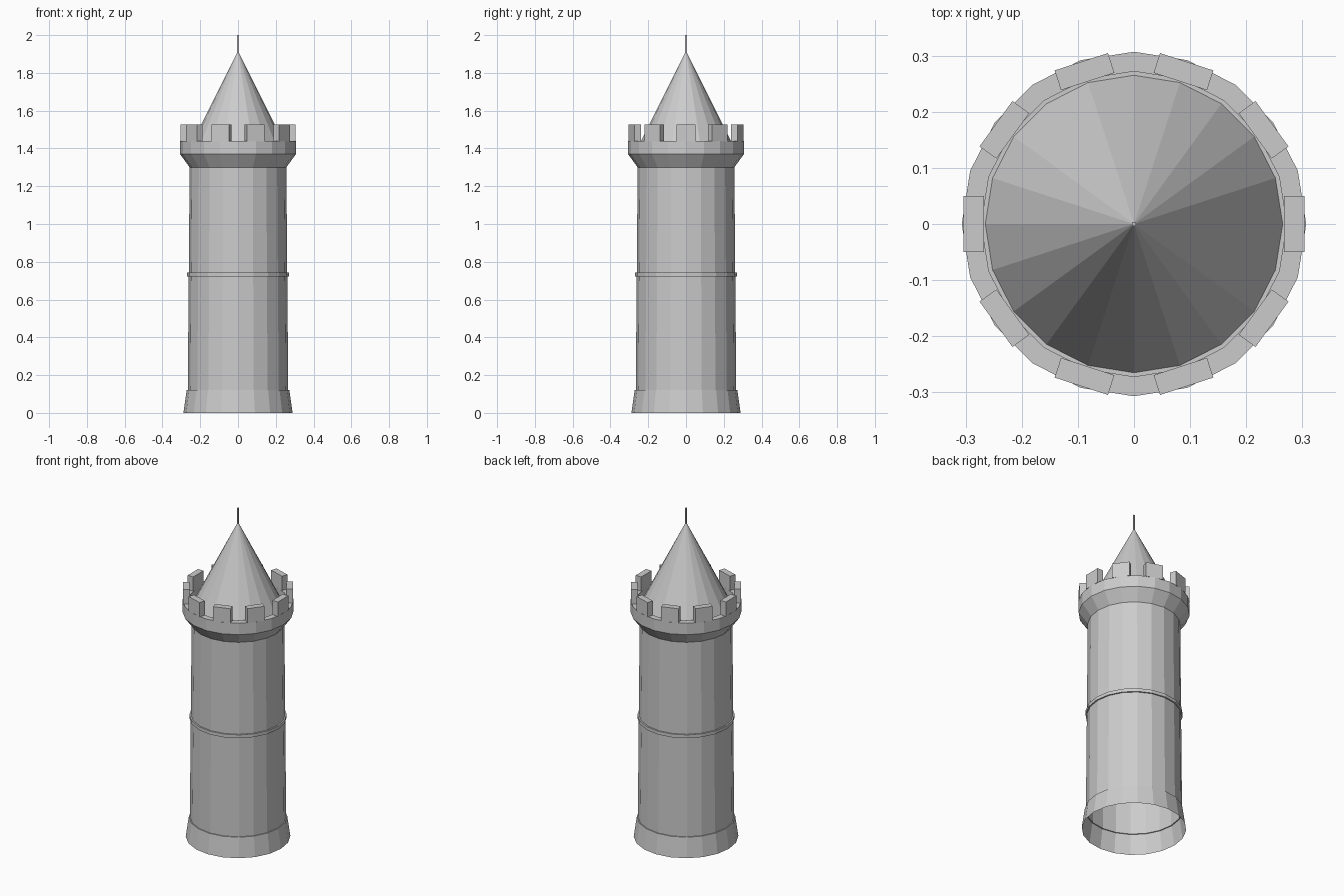
import bpy, bmesh, math
from mathutils import Matrix

if "Cube" in bpy.data.objects:
    bpy.data.objects.remove(bpy.data.objects["Cube"])

SIDES = 20


def finish(name, bm):
    me = bpy.data.meshes.new(name)
    bm.to_mesh(me)
    bm.free()
    ob = bpy.data.objects.new(name, me)
    bpy.context.collection.objects.link(ob)
    return ob


def lathe(name, profile, closed=False):
    """Revolve (radius, z) points around z with flat facets."""
    bm = bmesh.new()
    rings = []
    for r, z in profile:
        rings.append([bm.verts.new((r * math.cos(2 * math.pi * i / SIDES),
                                    r * math.sin(2 * math.pi * i / SIDES), z))
                      for i in range(SIDES)])
    pairs = list(zip(rings, rings[1:]))
    if closed:
        pairs.append((rings[-1], rings[0]))
    for a, b in pairs:
        for i in range(SIDES):
            j = (i + 1) % SIDES
            bm.faces.new((a[i], a[j], b[j], b[i]))
    return finish(name, bm)


def box(bm, x0, x1, y0, y1, z0, z1, angle=0.0):
    m = (Matrix.Rotation(angle, 4, 'Z')
         @ Matrix.Translation(((x0 + x1) / 2, (y0 + y1) / 2, (z0 + z1) / 2))
         @ Matrix.Diagonal((x1 - x0, y1 - y0, z1 - z0, 1)))
    bmesh.ops.create_cube(bm, size=1, matrix=m)


# Flared foot and tapering shaft, open underneath
lathe("tower_foot", [(0.289, 0), (0.272, 0.12), (0.266, 0.12)])
lathe("tower_shaft", [(0.266, 0.12), (0.256, 1.30)])

# Thin band around the middle of the shaft
lathe("stone_band", [(0.258, 0.722), (0.269, 0.722), (0.269, 0.742), (0.258, 0.742)], True)

# Corbelled parapet with inner wall and walkway
lathe("parapet", [(0.256, 1.30), (0.307, 1.37), (0.307, 1.44),
                  (0.272, 1.44), (0.272, 1.385), (0.25, 1.385)])

# Ten battlement blocks, with a gap centred on the front
bm = bmesh.new()
for k in range(10):
    box(bm, 0.267, 0.304, -0.05, 0.05, 1.438, 1.527, k * math.tau / 10)
finish("battlements", bm)

# Conical roof
bm = bmesh.new()
bmesh.ops.create_cone(bm, cap_ends=True, segments=SIDES, radius1=0.265, radius2=0,
                      depth=0.53, matrix=Matrix.Translation((0, 0, 1.385 + 0.265)))
finish("roof", bm)

# Pole on the roof tip
bm = bmesh.new()
box(bm, -0.004, 0.004, -0.004, 0.004, 1.89, 2.0)
finish("roof_pole", bm)
